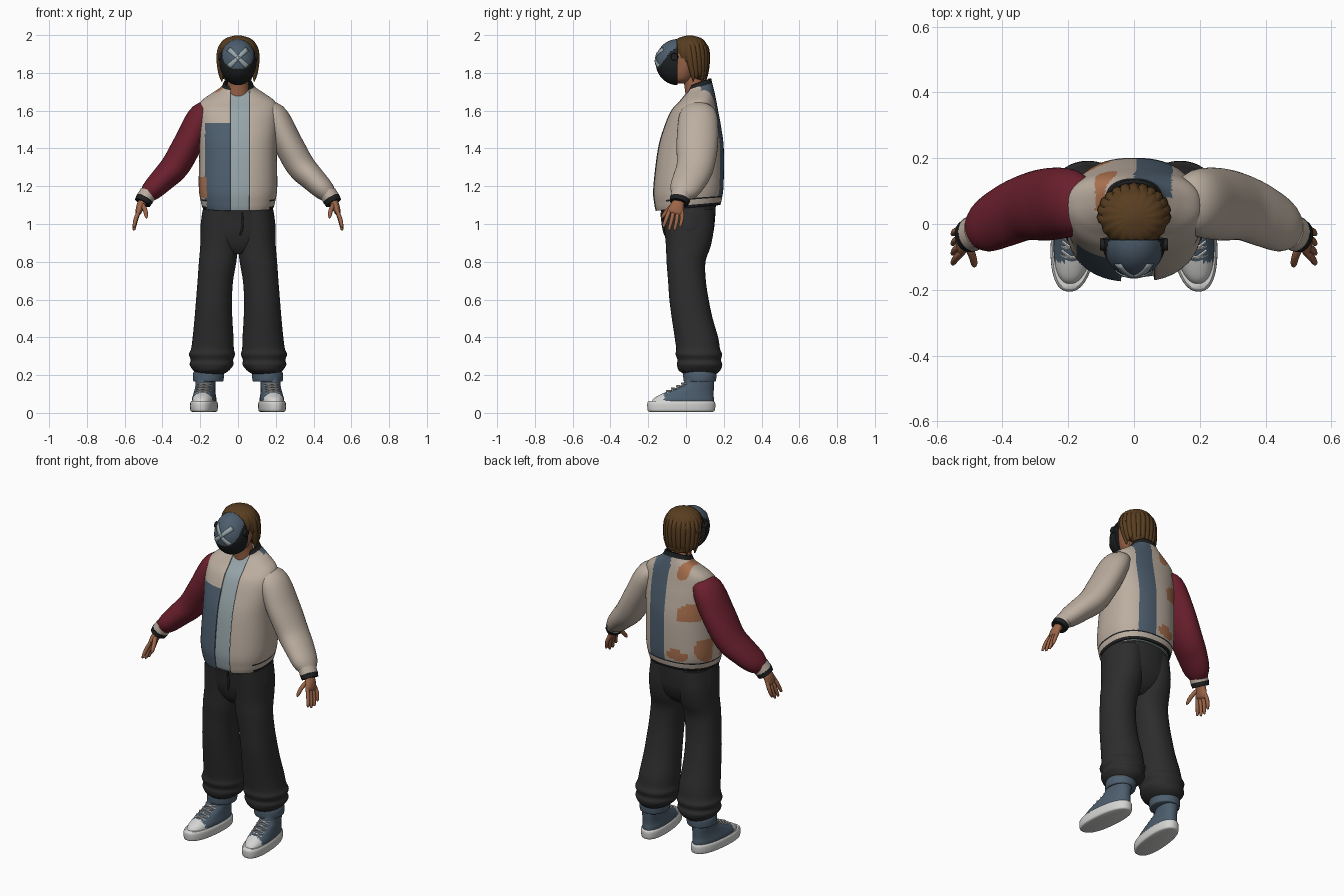
import bpy, math
from mathutils import Vector

old = bpy.data.objects.get("Cube")
if old:
    bpy.data.objects.remove(old, do_unlink=True)

PALETTE = {
    "beige": (.50, .42, .35), "wine_red": (.145, .014, .026),
    "slate_blue": (.075, .112, .155), "pale_blue_grey": (.31, .38, .40),
    "charcoal": (.026, .026, .027), "black": (.013, .014, .015),
    "skin": (.33, .13, .065), "hair_brown": (.10, .048, .015),
    "orange": (.42, .17, .08), "off_white": (.66, .66, .65)}
MATERIALS = {}
for label, rgb in PALETTE.items():
    mat = bpy.data.materials.new(label)
    mat.use_nodes = True
    mat.diffuse_color = (*rgb, 1)
    shader = next(n for n in mat.node_tree.nodes if n.type == 'BSDF_PRINCIPLED')
    shader.inputs["Base Color"].default_value = (*rgb, 1)
    shader.inputs["Roughness"].default_value = .8
    MATERIALS[label] = mat


def finish(name, verts, faces, colour, thickness=0):
    """Make the object; colour is a name or a rule giving a name per face centre."""
    me = bpy.data.meshes.new(name)
    me.from_pydata(verts, [], faces)
    me.update()
    slots = {}
    for poly in me.polygons:
        label = colour(poly.center) if callable(colour) else colour
        if label not in slots:
            slots[label] = len(slots)
            me.materials.append(MATERIALS[label])
        poly.material_index = slots[label]
    me.shade_smooth()
    me.set_sharp_from_angle(angle=math.radians(45))
    ob = bpy.data.objects.new(name, me)
    bpy.context.scene.collection.objects.link(ob)
    if thickness:
        solid = ob.modifiers.new("thickness", 'SOLIDIFY')
        solid.thickness = thickness
    return ob


def spline(keys, steps):
    """Smoothly interpolate a list of equal-length tuples."""
    out, last = [], len(keys) - 1
    for i in range(last):
        quad = zip(keys[max(i - 1, 0)], keys[i], keys[i + 1], keys[min(i + 2, last)])
        quad = list(quad)
        for s in range(steps):
            t = s / steps
            out.append(tuple(
                b + .5 * t * (c - a + t * (2*a - 5*b + 4*c - d + t * (3 * (b - c) + d - a)))
                for a, b, c, d in quad))
    return out + [keys[-1]]


def skin_rings(name, rings, colour, closed=True, thickness=0):
    n = len(rings[0])
    verts = [p for ring in rings for p in ring]
    faces = []
    for i in range(len(rings) - 1):
        for k in range(n if closed else n - 1):
            m = (k + 1) % n
            faces.append((i*n + k, i*n + m, i*n + n + m, i*n + n + k))
    if closed:
        faces.append(tuple(reversed(range(n))))
        faces.append(tuple(range(len(verts) - n, len(verts))))
    return finish(name, verts, faces, colour, thickness)


def column(name, keys, colour, side=1, n=40, steps=4, square=1.0,
           gap=None, ripple=0, thickness=0):
    """Stacked level rings, keys (z, cx, cy, rx, ry, tilt), lowest first."""
    rings = []
    for z, cx, cy, rx, ry, tilt in spline([(*k, 0)[:6] for k in keys], steps):
        start, end, count = 0, math.tau, n
        if gap:
            a, b = (math.asin(min(.85, g / rx) ** (1 / square)) for g in gap)
            start, end, count = b - math.pi / 2, 1.5 * math.pi - a, n - 1
        ring = []
        for k in range(n):
            t = start + (end - start) * k / count
            c, s = math.cos(t), math.sin(t)
            f = 1 + ripple * math.cos(18 * t + 3 * math.sin(22 * z))
            x = rx * f * math.copysign(abs(c) ** square, c)
            y = ry * f * math.copysign(abs(s) ** square, s)
            ring.append((cx * side + x, cy + y, z + tilt * y))
        rings.append(ring)
    return skin_rings(name, rings, colour, not gap, thickness)


def tube(name, keys, colour, side=1, n=20, steps=4):
    """Rings across a path, keys (x, y, z, thickness radius, width radius)."""
    path = spline([(k[0] * side, *k[1:]) for k in keys], steps)
    points = [Vector(k[:3]) for k in path]
    rings = []
    for i, (p, k) in enumerate(zip(points, path)):
        t = (points[min(i + 1, len(points) - 1)] - points[max(i - 1, 0)]).normalized()
        v = Vector((0, 1, 0))
        v = (v - t * t.dot(v)).normalized()
        u = v.cross(t)
        angles = [math.tau * j / n for j in range(n)]
        rings.append([p + u * k[3] * math.cos(a) + v * k[4] * math.sin(a) for a in angles])
    return skin_rings(name, rings, colour)


# Jacket: open front, colour blocks, patches and striped hem
BACK_PATCHES = [(-.085, 1.68, .035, .05), (-.13, 1.45, .065, .055),
                (-.07, 1.19, .055, .035), (-.19, 1.22, .03, .07)]


def jacket_colour(c):
    x, y, z = c
    hem, front = z - .09 * y, y < -.03
    if z > 1.727 + .3 * (y - .07):
        return "black"
    if not (front and abs(x) < .165):
        if hem < 1.1 or 1.125 < hem < 1.134:
            return "black"
        if hem < 1.125:
            return "beige"
    if x < -.205 and z > 1.4:
        return "wine_red"
    if front:
        if x < -.165 and 1.14 < z < 1.24:
            return "orange"
        return "slate_blue" if -.175 < x < 0 and z < 1.54 else "beige"
    if y > .08 and 0 < x < .115:
        return "slate_blue"
    for px, pz, rx, rz in BACK_PATCHES:
        wobble = .25 * math.sin(60 * x + 45 * z)
        if y > .04 and ((x - px) / rx) ** 2 + ((z - pz) / rz) ** 2 < 1 + wobble:
            return "orange"
    return "beige"


torso = [(1.085, 0, .01, .187, .172, .09), (1.12, 0, .01, .197, .18, .08),
         (1.2, 0, .012, .208, .187, .04), (1.4, 0, .025, .205, .175, 0),
         (1.52, 0, .035, .212, .15, 0), (1.6, 0, .045, .212, .125, 0),
         (1.65, 0, .06, .195, .1, .05), (1.69, 0, .068, .14, .082, .15),
         (1.72, 0, .07, .092, .07, .3), (1.75, 0, .07, .075, .063, .35)]
column("jacket_body", torso, jacket_colour, n=130, steps=7, square=.85,
       gap=(.04, .062), thickness=.012)
column("shirt", [(z, x, y, rx - .014, ry - .014, t) for z, x, y, rx, ry, t in torso[:-1]],
       "pale_blue_grey", square=.85)

# Trousers seat
column("trousers_seat", [(.84, 0, 0, .05, .06), (.88, 0, .01, .14, .1),
                         (.95, 0, .015, .195, .128), (1.02, 0, .015, .195, .138),
                         (1.1, 0, .01, .182, .148)], "charcoal", square=.9)
tube("trousers_fly", [(.012, -.112, .94, .004, .004), (.024, -.122, .99, .006, .006),
                      (.022, -.132, 1.06, .004, .004)], "charcoal", n=8)


def shoe_colour(c):
    return "off_white" if c.y < -.115 and c.z < .105 else "slate_blue"


for side, tag in ((1, "left"), (-1, "right")):
    # Sleeve with striped cuff
    tube(tag + "_sleeve", [(.12, .065, 1.6, .03, .06), (.185, .065, 1.575, .072, .1),
                           (.26, .06, 1.435, .077, .11), (.33, .05, 1.31, .076, .1),
                           (.4, .02, 1.235, .066, .092), (.455, -.01, 1.18, .056, .078),
                           (.487, -.026, 1.148, .04, .05)],
         "beige" if side > 0 else "wine_red", side, n=36, steps=5)
    tube(tag + "_cuff", [(.476, -.022, 1.162, .046, .055), (.495, -.032, 1.132, .046, .053)],
         "beige", side, n=28)
    tube(tag + "_cuff_trim", [(.494, -.031, 1.134, .047, .054),
                              (.506, -.037, 1.112, .044, .05)], "black", side, n=28)
    # Hand
    tube(tag + "_palm", [(.497, -.033, 1.13, .022, .027), (.514, -.045, 1.1, .022, .036),
                         (.526, -.056, 1.065, .017, .042), (.53, -.06, 1.052, .008, .034)],
         "skin", side)
    for i, length in enumerate((.07, .085, .085, .068)):
        off = .03 - .021 * (3 - i) + .003
        y = -.056 + off
        tube(f"{tag}_finger_{i + 1}",
             [(.522, y, 1.075, .01, .011), (.54, y - .008 + off * .3, 1.065 - length / 2, .011, .011),
              (.55, y - .02 + off * .4, 1.06 - length, .008, .008),
              (.55, y - .022 + off * .4, 1.052 - length, .003, .003)], "skin", side, n=10)
    tube(tag + "_thumb", [(.508, -.06, 1.105, .012, .014), (.492, -.095, 1.075, .012, .012),
                          (.486, -.12, 1.045, .01, .01), (.485, -.13, 1.03, .003, .003)],
         "skin", side, n=10)

    # Trouser leg gathered at the bottom, with rolled cuff
    column(tag + "_trouser_leg",
           [(.205, .147, .075, .07, .085), (.225, .142, .072, .095, .11),
            (.255, .14, .072, .116, .12), (.28, .138, .07, .112, .115),
            (.31, .138, .068, .122, .123), (.34, .135, .064, .113, .116),
            (.4, .132, .055, .108, .115), (.5, .13, .033, .1, .108),
            (.6, .127, .016, .095, .104), (.7, .12, .005, .094, .1),
            (.8, .108, 0, .099, .103), (.88, .1, .012, .1, .118),
            (.97, .097, .016, .1, .13), (1.08, .09, .01, .095, .135)],
           "charcoal", side, square=.93)
    column(tag + "_ankle_cuff", [(.165, .157, .073, .074, .08), (.172, .157, .073, .08, .086),
                                 (.21, .155, .073, .082, .088), (.225, .152, .073, .074, .08)],
           "slate_blue", side)
    # High-top shoe with rubber sole, toe cap and crossed laces
    x = .178
    parts = [
        column(tag + "_sole", [(.006, x, -.025, .06, .168), (.014, x, -.025, .069, .178),
                               (.05, x, -.025, .07, .18), (.062, x, -.025, .064, .172)],
               "off_white", side, square=.85, n=56),
        column(tag + "_shoe_upper", [(.05, x, -.02, .062, .168), (.075, x, -.012, .062, .16),
                                     (.095, x, .003, .058, .143), (.12, x, .032, .054, .115),
                                     (.15, x, .066, .052, .083), (.19, x, .072, .055, .078)],
               shoe_colour, side, square=.88, n=56)]
    for i in range(4):
        y, z = -.098 + .027 * i, .114 + .013 * i
        for flip in (-1, 1):
            rise = .007 * flip
            parts.append(tube(f"{tag}_lace_{i + 1}",
                              [(x - .036, y + .012 - rise, z - .006 - rise, .004, .004),
                               (x, y - .004, z + .003, .005, .005),
                               (x + .036, y + .012 + rise, z - .006 + rise, .004, .004)],
                              "off_white", side, n=6))
    for part in parts:
        for v in part.data.vertices:
            v.co.x -= side * .09 * v.co.y
    # Strap pivot beside the mask
    tube(tag + "_strap_pivot", [(.075, -.062, 1.885, .022, .022),
                                (.104, -.062, 1.885, .018, .018)], "black", side)

# Neck and head
column("neck", [(1.66, 0, .06, .065, .06), (1.74, 0, .045, .055, .055),
                (1.82, 0, .03, .056, .06)], "skin")
column("head", [(1.745, 0, -.025, .03, .03), (1.77, 0, -.02, .065, .06),
                (1.84, 0, 0, .088, .08), (1.91, 0, .01, .09, .085),
                (1.97, 0, .015, .05, .05)], "skin")

# Hair: rippled shell with overlapping locks
column("hair_shell", [(1.765, 0, .078, .06, .03), (1.79, 0, .068, .085, .043),
                      (1.84, 0, .05, .1, .064), (1.87, 0, .03, .104, .086),
                      (1.92, 0, .022, .104, .094), (1.96, 0, .02, .09, .083),
                      (1.985, 0, .02, .06, .058), (1.998, 0, .02, .015, .015)],
       "hair_brown", n=90, ripple=.02)
for i in range(13):
    a = math.radians(-96 + 16 * i)
    sx, cy = math.sin(a), math.cos(a)
    low = 1.755 + .012 * (i * 2 % 3)
    tube(f"hair_lock_{i + 1}",
         [(sx * .05, .02 + cy * .045, 1.978, .008, .008),
          (sx * .088, .022 + cy * .08, 1.935, .017, .017),
          (sx * .095, .03 + cy * .078, 1.87, .019, .019),
          (sx * .09, .042 + cy * .062, 1.8, .015, .015),
          (sx * .086, .045 + cy * .058, low, .003, .003)], "hair_brown", n=8)

# Mask: half ellipsoid built in rings around its foremost point
CENTRE, RADII = Vector((0, -.045, 1.857)), Vector((.098, .116, .122))


def mask_colour(c):
    shield = (c.x / .083) ** 2 + ((c.z - 1.9) / .085) ** 2 < 1
    return "slate_blue" if shield and c.y < -.05 and c.z > 1.822 else "black"


rings = []
for i in range(37):
    p = math.pi / 2 * (1 - i / 37)
    rings.append([CENTRE + Vector((RADII.x * math.sin(p) * math.cos(t),
                                   -RADII.y * math.cos(p),
                                   RADII.z * math.sin(p) * math.sin(t)))
                  for t in (math.tau * k / 72 for k in range(72))])
skin_rings("mask", rings, mask_colour)

# Cross on the mask: two thin strips following its curve
for flip, tag in ((1, "rising"), (-1, "falling")):
    verts, faces = [], []
    for i in range(15):
        s = (i - 7) / 7
        for w in (-.011, 0, .011):
            w *= .8 + .5 * abs(s)
            x, z = flip * (.05 * s - w * .7), 1.88 + .047 * s + w * .7
            depth = 1 - (x / RADII.x) ** 2 - ((z - CENTRE.z) / RADII.z) ** 2
            verts.append((x, CENTRE.y - RADII.y * math.sqrt(max(depth, 0)) - .005, z))
    for i in range(14):
        for k in (3 * i, 3 * i + 1):
            quad = (k, k + 3, k + 4, k + 1)
            faces.append(quad if flip > 0 else quad[::-1])
    finish(tag + "_mask_stripe", verts, faces, "pale_blue_grey", .006)
